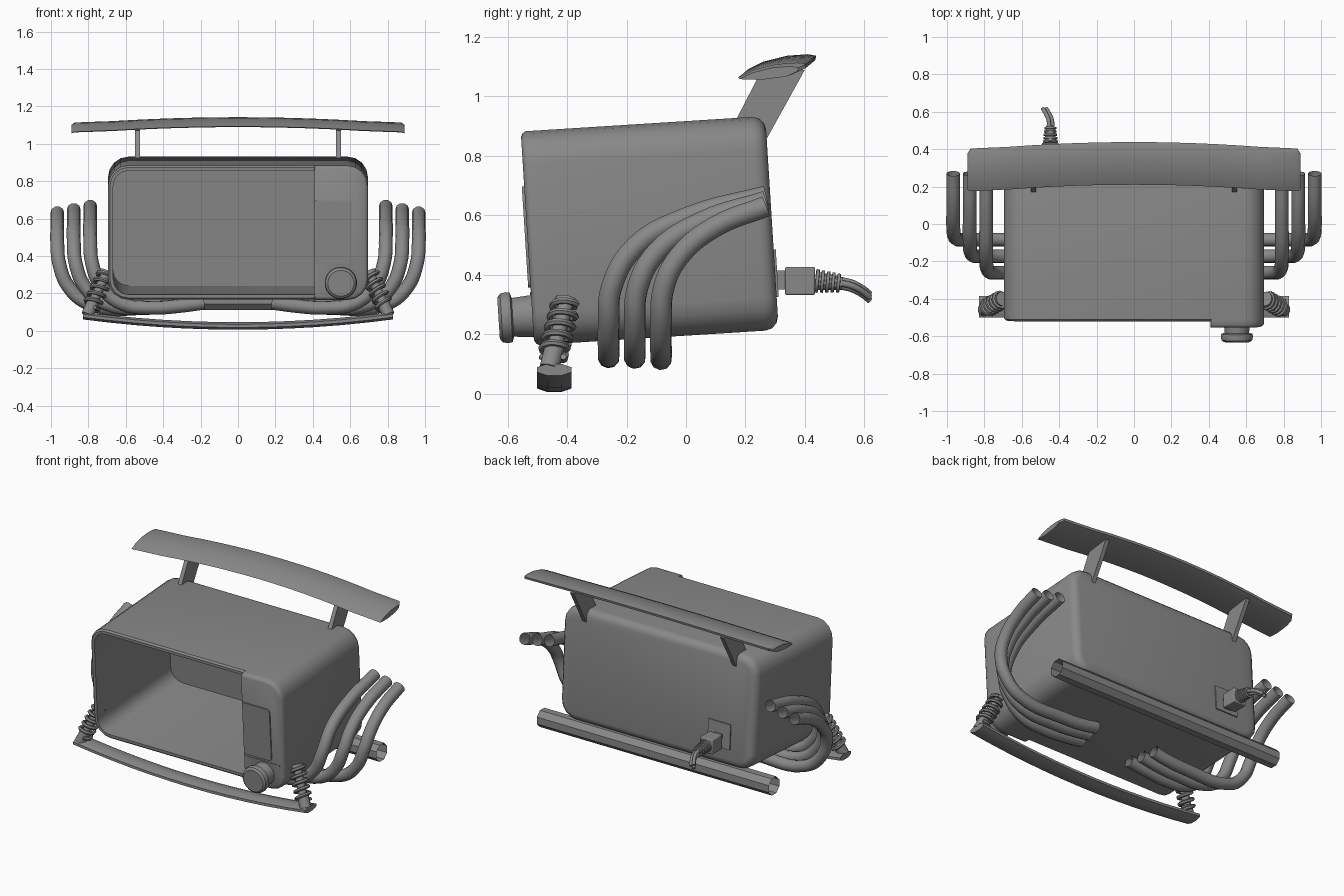
import bpy, bmesh, math
from mathutils import Matrix, Vector

if "Cube" in bpy.data.objects:
    bpy.data.objects.remove(bpy.data.objects["Cube"])

grey = bpy.data.materials.new("mid_grey")
grey.diffuse_color = (0.25, 0.25, 0.25, 1)
grey.use_nodes = True
grey.node_tree.nodes["Principled BSDF"].inputs["Base Color"].default_value = grey.diffuse_color

# Body parts are built upright, then leaned with this matrix
LEAN = Matrix.Translation((0, -0.10, 0.55)) @ Matrix.Rotation(math.radians(3.6), 4, 'X')


def finish(ob, angle=35):
    bpy.ops.object.select_all(action='DESELECT')
    ob.select_set(True)
    bpy.context.view_layer.objects.active = ob
    if ob.type == 'CURVE':
        bpy.ops.object.convert(target='MESH')
        ob = bpy.context.object
    ob.data.materials.clear()
    ob.data.materials.append(grey)
    bpy.ops.object.shade_smooth_by_angle(angle=math.radians(angle))
    return ob


def loft(name, rings, matrix=None, caps=True, bevel=0):
    """Skin a list of equal-sized closed rings of 3D points."""
    bm = bmesh.new()
    vs = [[bm.verts.new(p) for p in r] for r in rings]
    n = len(rings[0])
    for a, b in zip(vs, vs[1:]):
        for i in range(n):
            bm.faces.new((a[i], a[(i + 1) % n], b[(i + 1) % n], b[i]))
    if caps:
        bm.faces.new(vs[0])
        bm.faces.new(vs[-1])
    bmesh.ops.recalc_face_normals(bm, faces=bm.faces[:])
    if matrix is not None:
        bm.transform(matrix)
    me = bpy.data.meshes.new(name)
    bm.to_mesh(me)
    bm.free()
    ob = bpy.data.objects.new(name, me)
    bpy.context.collection.objects.link(ob)
    if bevel:
        m = ob.modifiers.new("bevel", 'BEVEL')
        m.width, m.segments, m.limit_method = bevel, 2, 'ANGLE'
        m.angle_limit = math.radians(50)
    return finish(ob)


def rounded(x0, x1, z0, z1, y, r_left, r_right, n=4):
    """Rounded rectangle facing y, with separate left and right corner radii."""
    pts = []
    for cx, cz, r, a0 in ((x1 - r_right, z1 - r_right, r_right, 0), (x0 + r_left, z1 - r_left, r_left, 90),
                          (x0 + r_left, z0 + r_left, r_left, 180), (x1 - r_right, z0 + r_right, r_right, 270)):
        for i in range(n + 1):
            a = math.radians(a0 + 90 * i / n)
            pts.append((cx + r * math.cos(a), y, cz + r * math.sin(a)))
    return pts


def lathe(name, profile, start, direction, sides=16, matrix=None, caps=True):
    """Turn (radius, distance) pairs around an axis."""
    m = Matrix.Translation(start) @ Vector(direction).to_track_quat('Z', 'Y').to_matrix().to_4x4()
    if matrix is not None:
        m = matrix @ m
    rings = [[(r * math.cos(2 * math.pi * (i + .5) / sides), r * math.sin(2 * math.pi * (i + .5) / sides), t)
              for i in range(sides)] for r, t in profile]
    return loft(name, rings, m, caps)


def tube(name, pts, radius, smooth=True, res=3, caps=False):
    cu = bpy.data.curves.new(name, 'CURVE')
    cu.dimensions = '3D'
    cu.bevel_depth, cu.bevel_resolution, cu.resolution_u = radius, res, 5
    cu.use_fill_caps = caps
    if smooth:
        sp = cu.splines.new('BEZIER')
        sp.bezier_points.add(len(pts) - 1)
        for b, p in zip(sp.bezier_points, pts):
            b.co = p
            b.handle_left_type = b.handle_right_type = 'AUTO'
    else:
        sp = cu.splines.new('POLY')
        sp.points.add(len(pts) - 1)
        for q, p in zip(sp.points, pts):
            q.co = (*p, 1)
    ob = bpy.data.objects.new(name, cu)
    bpy.context.collection.objects.link(ob)
    return finish(ob, 50)


def box(name, x0, x1, y0, y1, z0, z1, matrix=None, bevel=0):
    return loft(name, [[(x0, y, z0), (x1, y, z0), (x1, y, z1), (x0, y, z1)] for y in (y0, y1)],
                matrix, bevel=bevel)


# Hollow oven body: rounded back, outer shell, front rim, cavity
W, H, D, R = 0.695, 0.36, 0.39, 0.11
shell = []
for a in (0, 30, 60, 90):
    k = 0.045 * (1 - math.sin(math.radians(a)))
    y = D - 0.045 * (1 - math.cos(math.radians(a)))
    shell.append(rounded(-W + k, W - k, -H + k, H - k, y, R - k, R - k))
shell.append(rounded(-W, W, -H, H, -D, R, R))
shell.append(rounded(-W + .01, W - .01, -H + .01, H - .01, -D - .01, R - .01, R - .01))
for y in (-D - .01, D - .04):
    shell.append(rounded(-W + .028, W - .028, -H + .028, H - .028, y, R - .028, R - .028))
loft("oven_body", shell, LEAN)

# Control panel with softened front edge, raised plate and knob
panel = [rounded(.41, W - k, -H + k, H - k, y, .004, R - k)
         for k, y in ((0, -D), (0, -.418), (.006, -.428), (.018, -.434))]
loft("control_panel", panel, LEAN)
loft("panel_plate", [rounded(.415, .61, -.165, .175, y, .004, .02) for y in (-.43, -.442)], LEAN)
box("panel_lower_strip", .415, .665, -.437, -.43, -.19, -.18, LEAN)
lathe("knob", [(.072, 0), (.066, .07), (.084, .075), (.087, .09), (.083, .108), (.07, .118)],
      (.55, -.43, -.262), (0, -1, 0), 20, LEAN)


# Rear wing, arched upward and swept back in the middle
section = [(0, 0), (.05, .025), (.13, .045), (.2, .05), (.228, .045), (.225, .03), (.18, .01), (.08, -.003)]
wing = []
for i in range(17):
    t = -1 + i / 8
    k = 0.86 if abs(t) == 1 else 1
    s = 1 - t * t
    x = .89 * t if abs(t) < .87 or k < 1 else .873 * math.copysign(1, t)
    wing.append([(x, .165 + .045 * s + .115 + (u - .115) * k, 1.055 + .037 * s + .022 + (v - .022) * k)
                 for u, v in section])
loft("rear_wing", wing)

# Front bumper, a flat bar sagging in the middle
bumper = []
for i in range(13):
    t = -1 + i / 6
    bumper.append([(.83 * t, -.443 + .0575 * math.cos(math.pi * (j + .5) / 4) / .924,
                    .026 + .055 * t * t + .02 * math.sin(math.pi * (j + .5) / 4) / .924) for j in range(8)])
loft("front_bumper", bumper)

# Rear axle, an open tube
lathe("rear_axle", [(.058, 0), (.058, 1.66)], (-.83, .285, .165), (1, 0, 0), 8, caps=False)

# Paired parts
for s, side in ((1, "right"), (-1, "left")):
    # wing supports
    outline = [(.165, .915), (.245, 1.07), (.40, 1.09), (.27, .855), (.24, .85)]
    loft("wing_support_" + side, [[(s * x, y, z) for y, z in outline] for x in (.523, .55)])

    # three exhaust pipes sweeping out from underneath
    for i in range(3):
        x, y, z = .79 + .088 * i, -.26 + .088 * i, .665 - .017 * i
        f = (.27 - y) / .53
        path = [(x, .27, z), (x, y + .27 * f, z - .07), (x, y + .09 * f, z - .17),
                (x - .01, y + .01, .36), (x - .06, y, .235), (x - .17, y, .145),
                (.46, y, .123), (.32, y, .132), (.18 + .02 * i, y, .15)]
        tube(f"exhaust_pipe_{side}_{i + 1}", [(s * a, b, c) for a, b, c in path], .037)

    # shock absorber: rod, collars and coil spring
    a, b = Vector((s * .70, -.40, .315)), Vector((s * .805, -.46, .085))
    axis = b - a
    L = axis.length
    lathe("shock_rod_" + side, [(.04, 0), (.04, .02), (.026, .022), (.026, L * .7), (.034, L * .71), (.034, L)],
          a, axis, 12)
    q = axis.to_track_quat('Z', 'Y')
    coil = []
    for j in range(61):
        w = 2 * math.pi * 5 * j / 60
        coil.append(a + q @ Vector((.043 * math.cos(w), .043 * math.sin(w), .015 + (L - .06) * j / 60)))
    tube("shock_spring_" + side, coil, .011, smooth=False, res=1, caps=True)

# Power socket, plug, ribbed sleeve and loose wires
box("socket_plate", -.53, -.37, D - .002, D + .007, -.25, -.09, LEAN)
box("plug_prong", -.475, -.425, .28, .335, .35, .415)
box("plug_block", -.493, -.402, .333, .434, .332, .427, bevel=.006)
ribs = [(.033, 0)]
for i in range(5):
    r = .041 - .002 * i
    ribs += [(r, .002 + .018 * i), (r, .012 + .018 * i), (r - .01, .013 + .018 * i), (r - .01, .019 + .018 * i)]
lathe("plug_sleeve", ribs, (-.447, .434, .38), (0, 1, -.1), 12)
for i in range(3):
    w = 2 * math.pi * i / 3
    dx, dz = .012 * math.cos(w), .012 * math.sin(w)
    tube(f"power_wire_{i + 1}", [(-.447 + dx, .52, .372 + dz), (-.452 + dx, .56, .362 + dz),
                                 (-.468 + dx, .595, .343 + dz), (-.482 + dx, .618, .325 + dz)],
         .011, res=2, caps=True)
